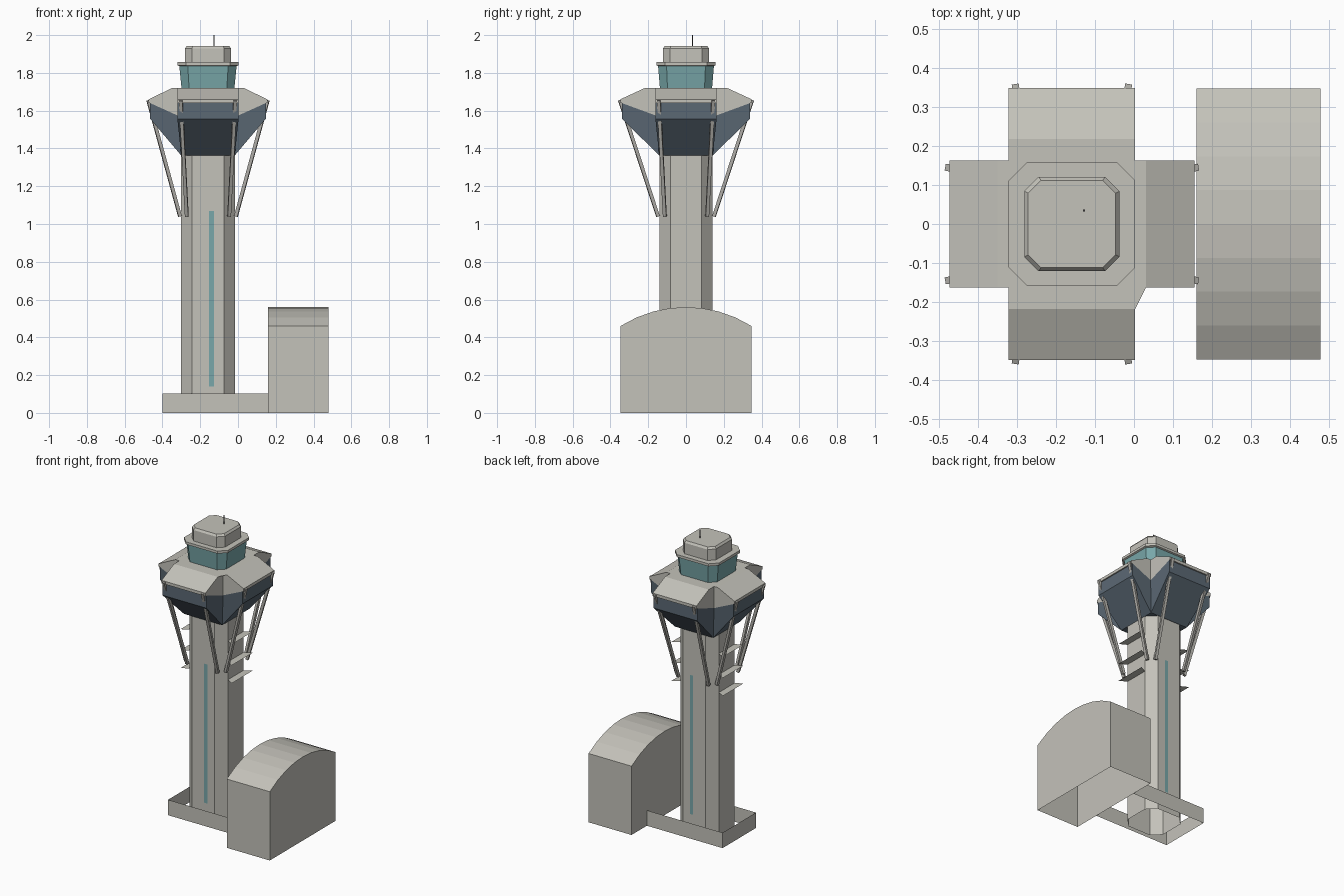
import bpy, bmesh
from mathutils import Vector

if "Cube" in bpy.data.objects:
    bpy.data.objects.remove(bpy.data.objects["Cube"])

CX = -0.159  # tower axis


def material(name, r, g, b):
    m = bpy.data.materials.new(name)
    m.use_nodes = True
    m.diffuse_color = (r, g, b, 1)
    m.node_tree.nodes["Principled BSDF"].inputs["Base Color"].default_value = (r, g, b, 1)
    return m


CONCRETE = material("concrete grey", 0.55, 0.54, 0.49)
SLATE = material("slate blue", 0.105, 0.14, 0.175)
GLASS = material("teal glass", 0.19, 0.39, 0.40)
STEEL = material("steel grey", 0.42, 0.41, 0.38)
DARK = material("dark metal", 0.08, 0.08, 0.08)


def build(name, polygons, mat):
    """Make one object from a list of polygons, welding shared corners."""
    bm = bmesh.new()
    for poly in polygons:
        bm.faces.new([bm.verts.new(p) for p in poly])
    bmesh.ops.remove_doubles(bm, verts=bm.verts, dist=0.0005)
    bmesh.ops.recalc_face_normals(bm, faces=bm.faces)
    mesh = bpy.data.meshes.new(name)
    bm.to_mesh(mesh)
    bm.free()
    mesh.materials.append(mat)
    ob = bpy.data.objects.new(name, mesh)
    bpy.context.collection.objects.link(ob)
    return ob


def octagon(hx, hy, c, z):
    """Rectangle with cut corners around the tower axis."""
    pts = [(hx, c - hy), (hx, hy - c), (hx - c, hy), (c - hx, hy),
           (-hx, hy - c), (-hx, c - hy), (c - hx, -hy), (hx - c, -hy)]
    return [Vector((CX + x, y, z)) for x, y in pts]


def loft(name, sections, mat, top=True):
    rings = [octagon(*s) for s in sections]
    polys = [[a[i], a[(i + 1) % 8], b[(i + 1) % 8], b[i]]
             for a, b in zip(rings, rings[1:]) for i in range(8)]
    if top:
        polys.append(rings[-1])
    return build(name, polys, mat)


def bar(name, a, b, width, mat):
    """Square bar between two points."""
    a, b = Vector(a), Vector(b)
    bpy.ops.mesh.primitive_cube_add(size=1, location=(a + b) / 2)
    ob = bpy.context.object
    ob.name = name
    ob.scale = (width, width, (b - a).length)
    ob.rotation_euler = (b - a).to_track_quat("Z", "X").to_euler()
    ob.data.materials.append(mat)
    return ob


def arm_point(k, r, t, z):
    """Point at distance r along arm k (0..3), t sideways."""
    x, y = [(r, t), (-t, r), (-r, -t), (t, -r)][k]
    return Vector((CX + x, y, z))


# Shaft and its glass strips on the front and back
loft("shaft", [(0.142, 0.14, 0.057, 0), (0.142, 0.14, 0.057, 1.37)], CONCRETE, top=False)
for label, side in (("front", -1), ("back", 1)):
    y = side * 0.142
    build(label + "_glass_strip",
          [[(-0.153, y, 0.14), (-0.128, y, 0.14), (-0.128, y, 1.07), (-0.153, y, 1.07)]], GLASS)

# Cross-shaped head: slate body below, concrete roof above
W = 0.162           # half width of an arm
S = 0.142           # half width at the shaft
BAND, LIP, EAVE, TOP, VALLEY, FOOT = 1.557, 1.64, 1.66, 1.72, 1.575, 1.363
body, roof = [], []
for k in range(4):
    along_x = k % 2 == 0
    reach = 0.306 if along_x else 0.339     # slate band
    edge = 0.314 if along_x else 0.348      # roof edge
    flat = 0.19 if along_x else 0.218       # end of the flat roof

    def strip(r0, z0, r1, z1, w1=W):
        return [arm_point(k, r0, -W, z0), arm_point(k, r0, W, z0),
                arm_point(k, r1, w1, z1), arm_point(k, r1, -w1, z1)]

    body += [strip(reach, BAND, reach, LIP), strip(reach, BAND, S, FOOT, S)]
    roof += [strip(edge, EAVE, flat, TOP), strip(flat, TOP, W, TOP),
             strip(edge, LIP, edge, EAVE), strip(edge, LIP, reach, LIP)]
    for s in (-1, 1):
        body.append([arm_point(k, reach, s * W, BAND), arm_point(k, reach, s * W, LIP),
                     arm_point(k, W, s * W, VALLEY), arm_point(k, S, s * S, FOOT)])
        roof.append([arm_point(k, reach, s * W, LIP), arm_point(k, edge, s * W, LIP),
                     arm_point(k, edge, s * W, EAVE), arm_point(k, flat, s * W, TOP),
                     arm_point(k, W, s * W, TOP), arm_point(k, W, s * W, VALLEY)])
body.append([arm_point(k, S, S, FOOT) for k in range(4)])
roof.append([arm_point(k, W, W, TOP) for k in range(4)])
build("head_body", body, SLATE)
build("head_roof", roof, CONCRETE)
build("roof_corner_gusset", [[arm_point(0, 0.19, -W, TOP), arm_point(0, W, -W, TOP),
                              arm_point(3, 0.218, W, TOP)]], CONCRETE)

# Slanted struts, two under each arm, running up through the eaves
for k in range(4):
    out = 0.316 if k % 2 == 0 else 0.35
    for s in (-1, 1):
        bar("strut", arm_point(k, 0.148, s * 0.112, 1.04),
            arm_point(k, out, s * 0.144, 1.655), 0.018, STEEL)

# Thin ledges on both sides of the shaft
for k in (0, 2):
    for z in (0.975, 1.095, 1.235):
        build("side_ledge", [[arm_point(k, 0.142, -0.083, z), arm_point(k, 0.19, -0.11, z),
                              arm_point(k, 0.19, 0.11, z), arm_point(k, 0.142, 0.083, z)]], CONCRETE)

# Control cab, its rim, the upper block and the antenna
loft("cab_windows", [(0.14, 0.138, 0.04, TOP), (0.152, 0.148, 0.045, 1.84)], GLASS)
loft("cab_rim", [(0.15, 0.146, 0.045, 1.835), (0.162, 0.157, 0.046, 1.84),
                 (0.162, 0.157, 0.046, 1.857)], CONCRETE)
loft("upper_block", [(0.122, 0.121, 0.037, 1.855), (0.122, 0.121, 0.037, 1.93),
                     (0.112, 0.112, 0.033, 1.943)], CONCRETE)
bar("antenna", (-0.128, 0.035, 1.94), (-0.128, 0.035, 2.0), 0.005, DARK)

# Low open wall around the foot of the tower
wall = [(0.16, -0.168), (-0.4, -0.168), (-0.4, 0.185), (0.16, 0.185)]
build("yard_wall", [[(*a, 0), (*b, 0), (*b, 0.103), (*a, 0.103)]
                    for a, b in zip(wall, wall[1:])], CONCRETE)

# Side hall with a shallow arched roof
X0, X1, HALF, RISE = 0.16, 0.478, 0.347, 0.1
radius = (HALF ** 2 + RISE ** 2) / (2 * RISE)
arch = []
for i in range(9):
    y = -HALF + HALF * i / 4
    arch.append((y, 0.56 - radius + (radius ** 2 - y ** 2) ** 0.5))
profile = [(-HALF, 0)] + arch + [(HALF, 0)]
hall = [[(x, y, z) for y, z in profile] for x in (X0, X1)]
hall += [[(X0, *a), (X1, *a), (X1, *b), (X0, *b)] for a, b in zip(profile, profile[1:])]
build("side_hall", hall, CONCRETE)
